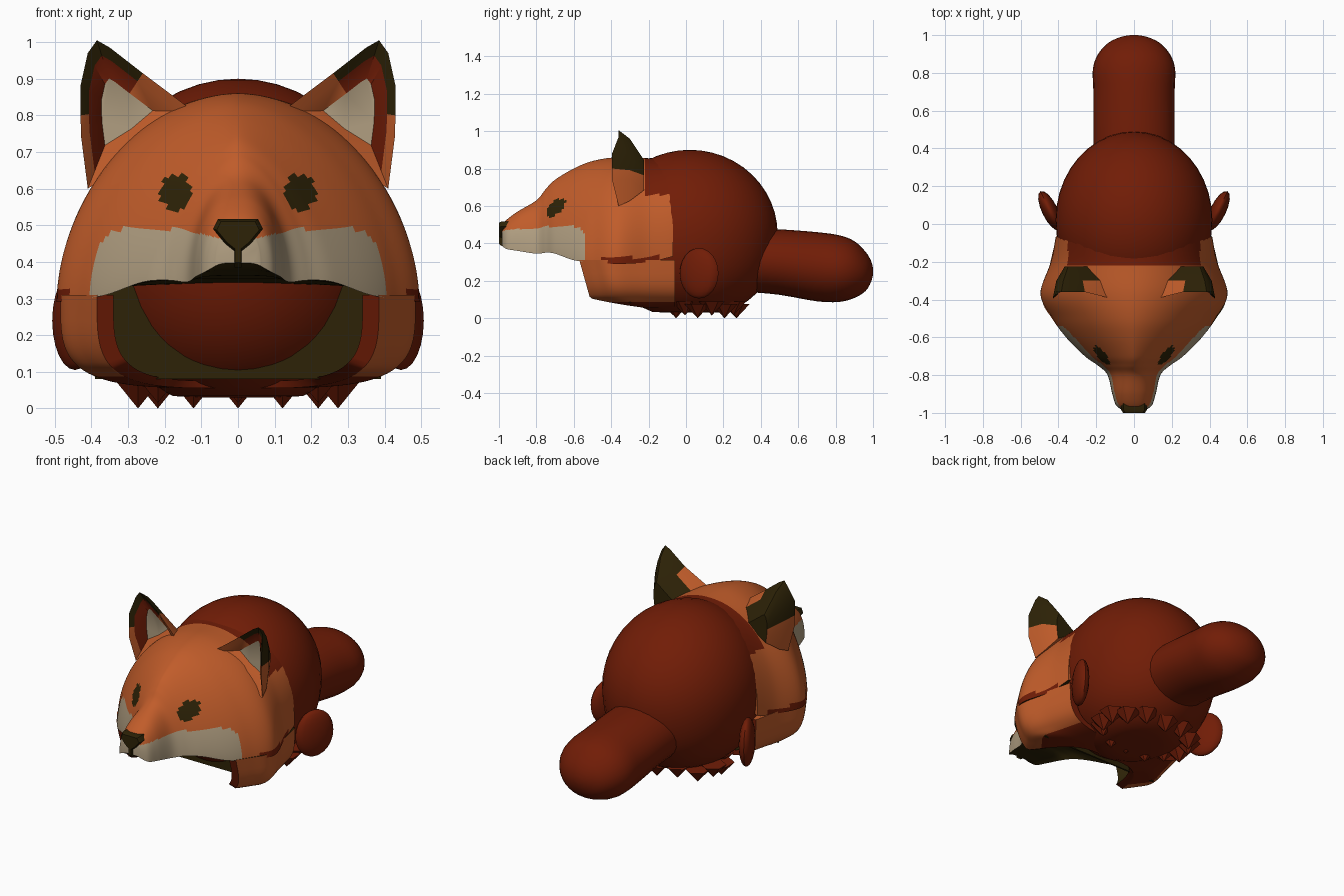
import bpy, bmesh, math
from mathutils import Vector, Matrix

if "Cube" in bpy.data.objects:
    bpy.data.objects.remove(bpy.data.objects["Cube"])

def material(name, rgb):
    m = bpy.data.materials.new(name)
    m.diffuse_color = (*rgb, 1)
    m.use_nodes = True
    m.node_tree.nodes["Principled BSDF"].inputs["Base Color"].default_value = m.diffuse_color
    return m

MATS = [material("fox orange", (0.53, 0.107, 0.023)),
        material("russet red", (0.165, 0.012, 0.002)),
        material("dark olive", (0.026, 0.016, 0.002)),
        material("pale tan", (0.44, 0.345, 0.22))]
ORANGE, RED, DARK, TAN = range(4)

def finish(bm, name, angle=40):
    bmesh.ops.recalc_face_normals(bm, faces=bm.faces)
    me = bpy.data.meshes.new(name)
    bm.to_mesh(me)
    bm.free()
    ob = bpy.data.objects.new(name, me)
    bpy.context.collection.objects.link(ob)
    for m in MATS:
        me.materials.append(m)
    bpy.ops.object.select_all(action='DESELECT')
    bpy.context.view_layer.objects.active = ob
    ob.select_set(True)
    bpy.ops.object.shade_smooth_by_angle(angle=math.radians(angle))
    return ob

def loft(name, rows, rule, caps=(ORANGE, ORANGE), angle=40, strip=False):
    """Skin closed rings; rule(centre, row, column) picks the colour."""
    bm = bmesh.new()
    vs = [[bm.verts.new(p) for p in r] for r in rows]
    n = len(rows[0])
    for i in range(len(rows) - 1):
        for j in range(n):
            k = (j + 1) % n
            f = bm.faces.new((vs[i][j], vs[i][k], vs[i + 1][k], vs[i + 1][j]))
            f.material_index = rule(f.calc_center_median(), i, j)
    for ring, mat in ((vs[0], caps[0]), (vs[-1], caps[1])):
        if strip:      # U section: join the outer wall to the inner wall
            for j in range(n // 2 - 1):
                bm.faces.new((ring[j], ring[j + 1], ring[n - 2 - j],
                              ring[n - 1 - j])).material_index = mat
        else:
            bm.faces.new(ring).material_index = mat
    return finish(bm, name, angle)

def spline(st, steps):
    """Smooth interpolation through stations."""
    out = []
    for i in range(len(st) - 1):
        a, b, c, d = (st[max(i - 1, 0)], st[i], st[i + 1], st[min(i + 2, len(st) - 1)])
        for s in range(steps):
            t = s / steps
            out.append([0.5 * (2*q + (r-p)*t + (2*p-5*q+4*r-u)*t*t + (3*q-p-3*r+u)*t**3)
                        for p, q, r, u in zip(a, b, c, d)])
    return out + [list(st[-1])]

def sup(a, p):
    """Superellipse point, unit size."""
    c, s = math.cos(a), math.sin(a)
    return math.copysign(abs(c) ** (2 / p), c), abs(s) ** (2 / p)

# fox head: y, half width, base, top, squareness
HEAD = [(-.985, .06, .39, .49, 2.4), (-.96, .095, .37, .525, 2.4), (-.9, .115, .36, .57, 2.3),
        (-.8, .14, .345, .63, 1.9), (-.75, .19, .35, .69, 1.65), (-.7, .26, .345, .74, 1.55),
        (-.6, .36, .31, .80, 1.65), (-.5, .43, .30, .84, 1.75), (-.37, .495, .29, .86, 1.85),
        (-.2, .44, .30, .855, 2.15), (-.07, .415, .33, .86, 2.4)]
ARCH, FLOOR = 80, 14
rows = []
for y, w, b, t, p in spline(HEAD, 8):
    r = []
    for i in range(ARCH + 1):
        cx, sz = sup(math.pi * i / ARCH, p)
        r.append((w * cx, y, b + (t - b) * sz))
    lift = 0.05 * min(1, w / 0.4)
    for i in range(1, FLOOR):
        u = -1 + 2 * i / FLOOR
        r.append((w * u, y, b + lift * (1 - u ** 4)))
    rows.append(r)

def head_rule(c, i, j):
    x, y, z = abs(c.x), c.y, c.z
    if j >= ARCH:
        return DARK
    if y < -.55 and ((x - .17) / .043) ** 2 + ((z - .59) / .05) ** 2 < 1:
        return DARK                                   # eyes
    if y < -.545 and z < .45 + .04 * min(1, x / .15) - .06 * max(0, (x - .33) / .08):
        return TAN                                    # muzzle and cheeks
    if y > -.45 and z < .325:
        return RED                                    # mouth crease
    if y > -.215 and z > .66:
        return RED                                    # fur behind the ears
    return ORANGE
loft("fox_head", rows, head_rule, (TAN, ORANGE))

# nose and the split of the lip
def nose_ring(y, k):
    pts = [(-.055, .517), (.055, .517), (.068, .49), (.035, .45), (.01, .43),
           (.01, .385), (-.01, .385), (-.01, .43), (-.035, .45), (-.068, .49)]
    return [(x * k, y, .47 + (z - .47) * k) for x, z in pts]
loft("nose", [nose_ring(-1, .85), nose_ring(-.985, 1), nose_ring(-.94, 1)],
     lambda c, i, j: DARK, (DARK, DARK))

# lower jaw: side flaps joined by a floor that is cut back at the front
rows, N = [], 40
for s, w in spline([(0, .385), (.14, .435), (.33, .485), (.65, .45), (1, .41)], 5):
    def wall(w, h):
        out = []
        for i in range(N + 1):
            cx, sz = sup(math.pi * i / N, 4)
            z = .31 - h * sz
            front = -.50 - .07 * (z - .06) / .25 + .28 * max(0, 1 - (abs(cx) / .88) ** 4)
            out.append((w * cx, front + (-.06 - front) * s, z))
        return out
    rows.append(wall(w, .255) + wall(w - .045, .235)[::-1])

def jaw_rule(c, i, j):
    if j > N:
        return DARK
    return RED if c.z < .085 else ORANGE
loft("lower_jaw", rows, jaw_rule, (RED, RED), strip=True)

# dark lining at the back of the mouth
bm = bmesh.new()
bmesh.ops.create_cube(bm, size=1, matrix=Matrix.Translation((0, -.30, .215))
                      @ Matrix.Diagonal((.78, .01, .27, 1)))
for f in bm.faces:
    f.material_index = DARK
finish(bm, "mouth_lining")

# round body, fuller and flattened underneath
bm = bmesh.new()
bmesh.ops.create_uvsphere(bm, u_segments=40, v_segments=24, radius=1)
for v in bm.verts:
    k = 1 + (.14 * v.co.z ** 2 if v.co.z < 0 else 0)
    v.co = Vector((v.co.x * .415 * k, .02 + v.co.y * .47 * k, max(.03, .45 + v.co.z * .45)))
for f in bm.faces:
    f.material_index = RED
finish(bm, "body")

# ragged fringe under the body
bm = bmesh.new()
for i in range(14):
    a = 2 * math.pi * (i + .5) / 14
    low = 0 if i % 2 else .015
    bmesh.ops.create_cone(bm, cap_ends=True, segments=6, radius1=0, radius2=.07, depth=.075,
                          matrix=Matrix.Translation((.28 * math.cos(a), .10 + .17 * math.sin(a),
                                                     .0375 + low)))
for f in bm.faces:
    f.material_index = RED
finish(bm, "fur_fringe", 20)

# tail: y, centre height, half width, half height
TAIL = [(.33, .31, .215, .17), (.5, .30, .215, .175), (.7, .275, .215, .185),
        (.82, .265, .218, .178), (.9, .26, .19, .152), (.96, .25, .135, .105),
        (.99, .25, .07, .055), (1.0, .25, .02, .015)]
rows = [[(rx * math.cos(a), y, cz + rz * math.sin(a))
         for a in (2 * math.pi * k / 28 for k in range(28))]
        for y, cz, rx, rz in spline(TAIL, 3)]
loft("tail", rows, lambda c, i, j: RED, (RED, RED), 60)

# pointed ears, hollow in front, and small round side ears
OUTLINE = [(.12, .81), (.26, .915), (.35, .985), (.385, 1.005), (.41, .97), (.43, .88),
           (.43, .80), (.428, .74), (.41, .60), (.25, .70)]

def ear_rule(c, i, j):
    x, z = abs(c.x), c.z
    if i == 0:
        return RED if x > .345 or z > .89 else ORANGE
    if i == 1:
        return DARK if z > .91 or (x > .37 and z > .78) else ORANGE
    return DARK if z > .79 and x > .22 else ORANGE

for side, label in ((1, "right"), (-1, "left")):
    rows = []
    for k, y, mid in ((.45, -.315, .815), (.78, -.34, .815), (1, -.36, .815),
                      (.82, -.30, .75), (.4, -.225, .74)):
        rows.append([(side * (.325 + (x - .325) * k),
                      y - (.035 if .65 < z < .9 and y < -.33 else 0),
                      mid + (z - mid) * k) for x, z in OUTLINE])
    loft(label + "_pointed_ear", rows, ear_rule, (TAN, DARK), 35)

    bm = bmesh.new()
    bmesh.ops.create_uvsphere(bm, u_segments=16, v_segments=12, radius=1,
                              matrix=Matrix.Translation((side * .445, .07, .24))
                              @ Matrix.Rotation(-side * .45, 4, 'Z')
                              @ Matrix.Diagonal((.042, .115, .135, 1)))
    for f in bm.faces:
        f.material_index = RED
    finish(bm, label + "_side_ear")
